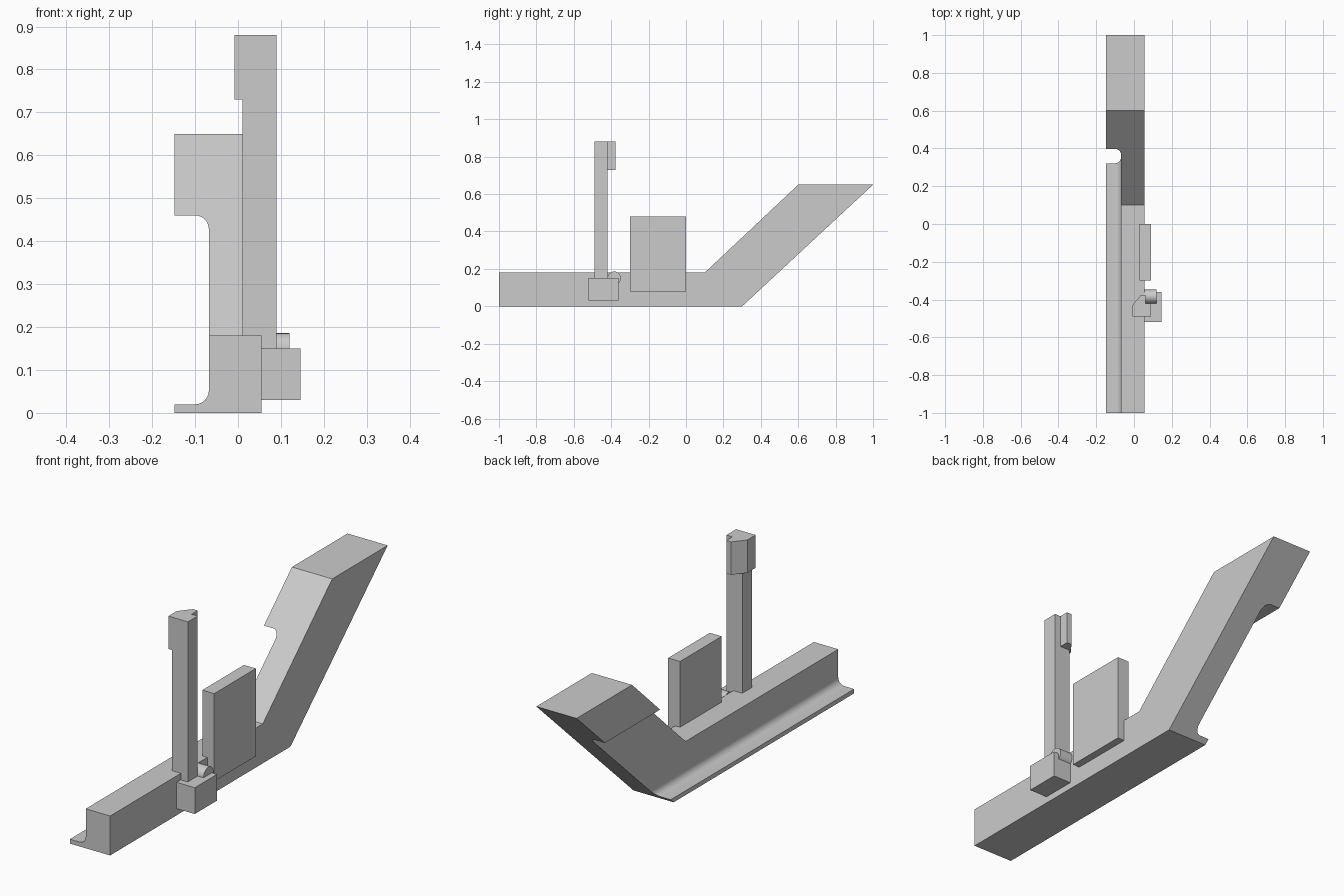
import bpy, bmesh
from math import pi, sin, cos, radians
from mathutils import Vector

if "Cube" in bpy.data.objects:
    bpy.data.objects.remove(bpy.data.objects["Cube"])

grey = bpy.data.materials.new("plain_grey")
grey.use_nodes = True
grey.diffuse_color = (0.6, 0.6, 0.6, 1)
grey.node_tree.nodes["Principled BSDF"].inputs["Base Color"].default_value = (0.6, 0.6, 0.6, 1)


def prism(name, profile, axis, lo, hi):
    """Extrude a 2D profile along an axis from lo to hi."""
    place = {"x": lambda a, b, t: (t, a, b),
             "y": lambda a, b, t: (a, t, b),
             "z": lambda a, b, t: (a, b, t)}[axis]
    bm = bmesh.new()
    face = bm.faces.new([bm.verts.new(place(a, b, lo)) for a, b in profile])
    ext = bmesh.ops.extrude_face_region(bm, geom=[face])
    moved = [v for v in ext["geom"] if isinstance(v, bmesh.types.BMVert)]
    bmesh.ops.translate(bm, verts=moved, vec=Vector(place(0, 0, hi - lo)))
    bmesh.ops.recalc_face_normals(bm, faces=bm.faces)
    mesh = bpy.data.meshes.new(name)
    bm.to_mesh(mesh)
    bm.free()
    mesh.materials.append(grey)
    obj = bpy.data.objects.new(name, mesh)
    bpy.context.collection.objects.link(obj)
    return obj


def rect(a0, a1, b0, b1):
    return [(a0, b0), (a1, b0), (a1, b1), (a0, b1)]


def arc(ca, cb, r, start, end, steps=10):
    angles = [radians(start + (end - start) * i / steps) for i in range(steps + 1)]
    return [(ca + r * cos(t), cb + r * sin(t)) for t in angles]


def smooth(obj):
    bpy.ops.object.select_all(action="DESELECT")
    obj.select_set(True)
    bpy.context.view_layer.objects.active = obj
    bpy.ops.object.shade_smooth_by_angle(angle=radians(30))


# Long rail that bends up into a ramp
rail = prism("rail_with_ramp",
             [(-1, 0), (0.3, 0), (1, 0.65), (0.6, 0.65), (0.1, 0.18), (-1, 0.18)],
             "x", -0.148, 0.055)

# Filleted side channel, leaving a thin flange below and a block at the ramp top
wall, floor, roof, r = -0.068, 0.02, 0.46, 0.032
channel = ([(-0.3, floor)] + arc(wall - r, floor + r, r, -90, 0)
           + arc(wall - r, roof - r, r, 0, 90) + [(-0.3, roof)])
cutter = prism("channel_cutter", channel, "y", -1.2, 1.2)
cut = rail.modifiers.new("channel", "BOOLEAN")
cut.object = cutter
cut.operation = "DIFFERENCE"
cut.solver = "EXACT"
bpy.context.view_layer.objects.active = rail
bpy.ops.object.modifier_apply(modifier=cut.name)
bpy.data.objects.remove(cutter)
smooth(rail)

# Side plate, mounting block and upright post
prism("side_plate", rect(-0.3, 0, 0.08, 0.48), "x", 0.03, 0.09)
prism("mounting_block", rect(-0.52, -0.36, 0.03, 0.15), "x", 0.055, 0.146)
prism("post", rect(0.01, 0.09, -0.49, -0.42), "z", 0.15, 0.74)

# Wider post head with a chamfered corner and a notch
prism("post_head",
      [(-0.008, -0.49), (0.09, -0.49), (0.09, -0.42), (0.06, -0.42),
       (0.06, -0.376), (0.036, -0.376), (-0.008, -0.43)],
      "z", 0.73, 0.88)

# Pivot pin beside the post
pin = prism("pivot_pin", arc(-0.384, 0.15, 0.036, 0, 345, 23), "x", 0.055, 0.12)
smooth(pin)
